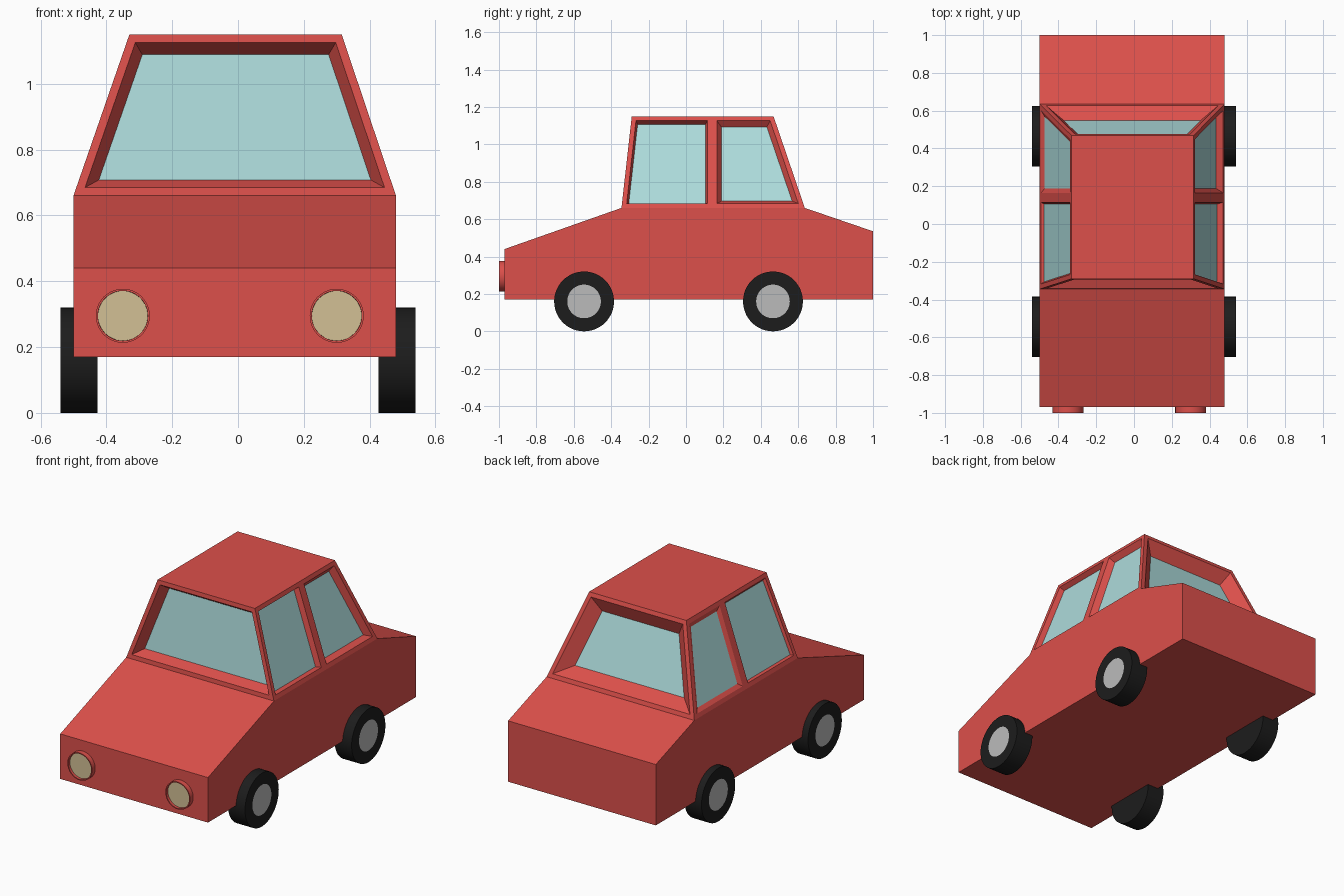
import bpy, bmesh
from math import pi
from mathutils import Matrix

if "Cube" in bpy.data.objects:
    bpy.data.objects.remove(bpy.data.objects["Cube"])


def material(name, rgb):
    m = bpy.data.materials.new(name)
    m.diffuse_color = (*rgb, 1)
    m.use_nodes = True
    m.node_tree.nodes["Principled BSDF"].inputs["Base Color"].default_value = m.diffuse_color
    return m


RED = material("red_paint", (0.72, 0.08, 0.07))
GLASS = material("glass", (0.42, 0.72, 0.72))
BLACK = material("rubber", (0.012, 0.012, 0.012))
GREY = material("hub_grey", (0.5, 0.5, 0.5))
LENS = material("lens", (0.65, 0.53, 0.30))


def finish(bm, name, mats, smooth=False):
    mesh = bpy.data.meshes.new(name)
    bm.to_mesh(mesh)
    bm.free()
    ob = bpy.data.objects.new(name, mesh)
    bpy.context.collection.objects.link(ob)
    for m in mats:
        mesh.materials.append(m)
    if smooth:
        bpy.ops.object.select_all(action='DESELECT')
        ob.select_set(True)
        bpy.context.view_layer.objects.active = ob
        bpy.ops.object.shade_smooth_by_angle(angle=pi / 6)
    return ob


def inset(bm, face, thickness, depth=0.0):
    bmesh.ops.inset_individual(bm, faces=[face], thickness=thickness,
                               depth=depth, use_even_offset=True)


def capped_cylinder(name, mats, loc, radius, length, axis, rim, depth):
    """Cylinder whose outward cap (along axis) carries an inset disc."""
    bm = bmesh.new()
    bmesh.ops.create_cone(bm, cap_ends=True, segments=48, radius1=radius,
                          radius2=radius, depth=length)
    bm.normal_update()
    cap = next(f for f in bm.faces if f.normal.z > 0.9)
    inset(bm, cap, rim)
    if depth:
        inset(bm, cap, 0.0005, -depth)
    cap.material_index = 1
    rot = Matrix.Rotation(axis[0], 4, axis[1])
    bmesh.ops.transform(bm, verts=bm.verts, matrix=Matrix.Translation(loc) @ rot)
    return finish(bm, name, mats, smooth=True)


# Lower body: side profile extruded across the width
XL, XR = -0.50, 0.48
profile = [(-0.97, 0.17), (-0.97, 0.44), (-0.345, 0.66),
           (0.635, 0.66), (1.0, 0.535), (1.0, 0.17)]
bm = bmesh.new()
side = bm.faces.new([bm.verts.new((XL, y, z)) for y, z in profile])
ext = bmesh.ops.extrude_face_region(bm, geom=[side], use_keep_orig=True)
bmesh.ops.translate(bm, vec=(XR - XL, 0, 0),
                    verts=[v for v in ext["geom"] if isinstance(v, bmesh.types.BMVert)])
bmesh.ops.recalc_face_normals(bm, faces=bm.faces)
finish(bm, "body", [RED])

# Cabin: tapered box, sides split at the door pillar, windows inset
bm = bmesh.new()


def ring(x0, x1, y0, y1, z):
    pts = [(x0, y0), (x1, y0), (x1, 0.14), (x1, y1), (x0, y1), (x0, 0.14)]
    return [bm.verts.new((x, y, z)) for x, y in pts]


low = ring(XL, XR, -0.345, 0.635, 0.66)
top = ring(-0.33, 0.315, -0.29, 0.468, 1.15)
walls = [bm.faces.new((low[i], low[(i + 1) % 6], top[(i + 1) % 6], top[i]))
         for i in range(6)]
bm.faces.new(top)
floor = bm.faces.new(low[::-1])
bmesh.ops.recalc_face_normals(bm, faces=bm.faces)
# glass taper and depth: front, right front, right rear, back, left rear, left front
recess = [(0.030, 0.060), (0.010, 0.030), (0.024, 0.033),
          (0.068, 0.060), (0.024, 0.012), (0.010, 0.013)]
for face, (taper, depth) in zip(walls, recess):
    inset(bm, face, 0.025)
    inset(bm, face, taper, -depth)
    face.material_index = 1
bmesh.ops.delete(bm, geom=[floor], context='FACES_ONLY')
finish(bm, "cabin", [RED, GLASS])

# Wheels with grey hubs
for end, y in (("front", -0.545), ("rear", 0.465)):
    for label, s in (("left", -1), ("right", 1)):
        capped_cylinder(f"{end}_{label}_wheel", [BLACK, GREY],
                        (s * 0.4835, y, 0.16), 0.16, 0.113,
                        (s * pi / 2, 'Y'), 0.07, 0)

# Headlights
for label, x in (("left", -0.35), ("right", 0.30)):
    capped_cylinder(f"{label}_headlight", [RED, LENS], (x, -0.98, 0.295),
                    0.082, 0.04, (pi / 2, 'X'), 0.006, 0.015)
